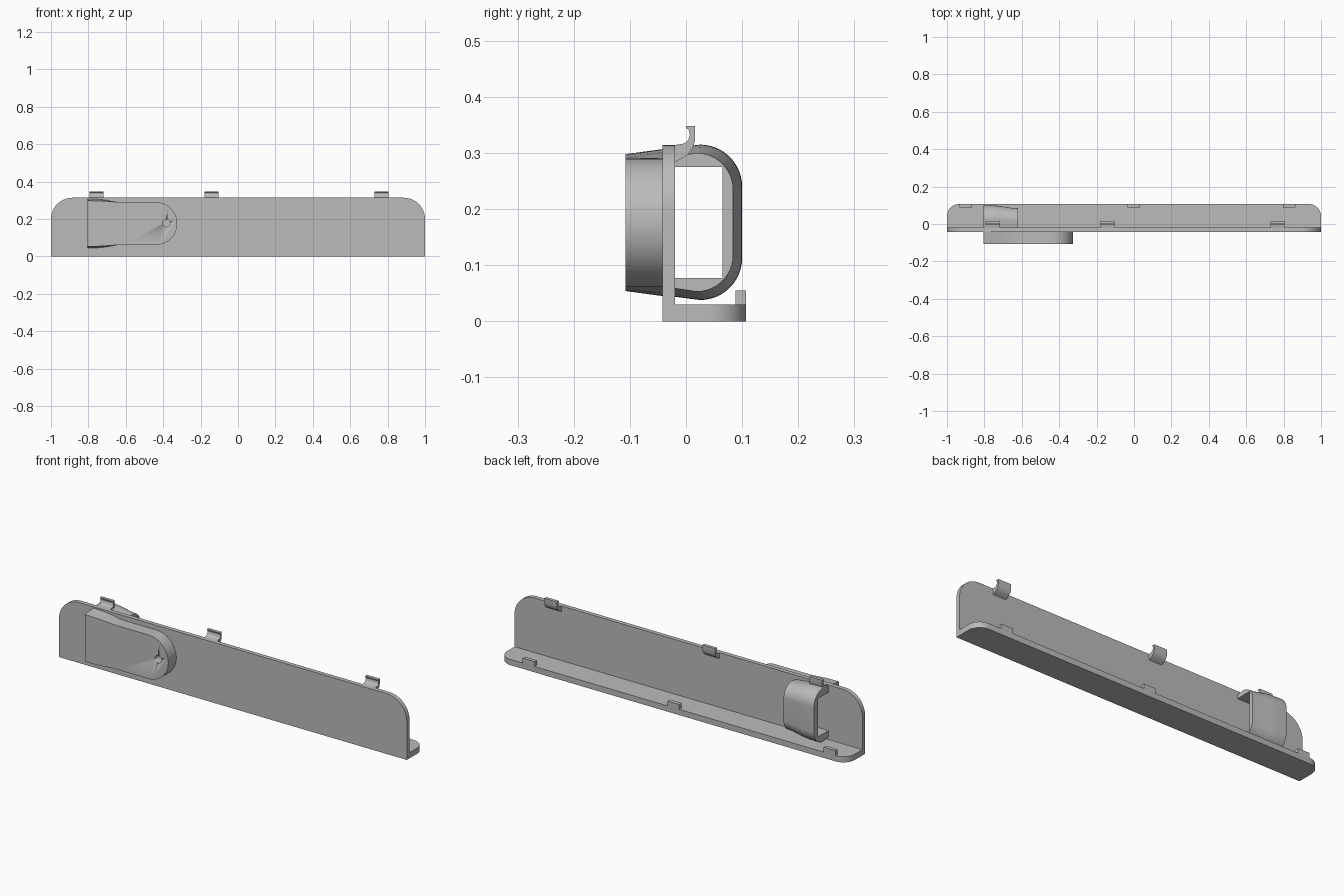
import bpy, bmesh, math

if "Cube" in bpy.data.objects:
    bpy.data.objects.remove(bpy.data.objects["Cube"])

grey = bpy.data.materials.new("plain_grey")
grey.diffuse_color = (0.5, 0.5, 0.5, 1)
grey.use_nodes = True
grey.node_tree.nodes["Principled BSDF"].inputs["Base Color"].default_value = grey.diffuse_color


def loft(name, sections):
    """Solid through matching closed sections of 3D points."""
    bm = bmesh.new()
    rings = [[bm.verts.new(p) for p in s] for s in sections]
    n = len(rings[0])
    for a, b in zip(rings, rings[1:]):
        for i in range(n):
            j = (i + 1) % n
            bm.faces.new((a[i], a[j], b[j], b[i]))
    bm.faces.new(rings[0])
    bm.faces.new(rings[-1])
    bmesh.ops.recalc_face_normals(bm, faces=bm.faces)
    mesh = bpy.data.meshes.new(name)
    bm.to_mesh(mesh)
    bm.free()
    mesh.materials.append(grey)
    ob = bpy.data.objects.new(name, mesh)
    bpy.context.collection.objects.link(ob)
    bpy.ops.object.select_all(action='DESELECT')
    bpy.context.view_layer.objects.active = ob
    ob.select_set(True)
    bpy.ops.object.shade_smooth_by_angle(angle=math.radians(30))
    return ob


def arc(cx, cy, r, a0, a1, n=12):
    return [(cx + r * math.cos(math.radians(a0 + (a1 - a0) * i / n)),
             cy + r * math.sin(math.radians(a0 + (a1 - a0) * i / n))) for i in range(n + 1)]


def rounded_top(h0, h1, r):
    """Two-unit-wide outline whose far corners are rounded."""
    return [(-1, h0), (1, h0)] + arc(1 - r, h1 - r, r, 0, 90) + arc(r - 1, h1 - r, r, 90, 180)


# Upright plate and bottom ledge
loft("front_plate", [[(x, y, z) for x, z in rounded_top(0, 0.314, 0.115)] for y in (-0.042, -0.02)])
loft("bottom_ledge", [[(x, y, z) for x, y in rounded_top(-0.021, 0.107, 0.066)] for z in (0, 0.03)])

# Hooked clips along the top edge
hook = [(-0.021, 0.283), (-0.008, 0.290), (0.004, 0.298), (0.012, 0.308), (0.016, 0.322),
        (0.016, 0.348), (0, 0.348), (0, 0.345), (0.005, 0.341), (0.007, 0.333),
        (0.004, 0.323), (-0.003, 0.317), (-0.021, 0.314)]
for k, cx in enumerate((-0.757, -0.142, 0.767)):
    loft(f"top_clip_{k + 1}", [[(cx + s * 0.037, y, z) for y, z in hook] for s in (-1, 1)])

# Small stop tabs on the ledge
for k, cx in enumerate((-0.9, -0.002, 0.83)):
    loft(f"ledge_tab_{k + 1}", [[(cx + s * 0.034, y, z) for y, z in
         ((0.088, 0.028), (0.107, 0.028), (0.107, 0.055), (0.088, 0.055))] for s in (-1, 1)])


# Front housing: flared at the left, round at the right
def housing(y, flare):
    c, r = 0.176, 0.114
    steps = [(-0.805, 1), (-0.75, 0.95), (-0.71, 0.7), (-0.65, 0.1), (-0.61, 0)]
    top = [(x, c + r + flare * f) for x, f in steps]
    low = [(x, c - r - flare * f) for x, f in steps]
    return [(x, y, z) for x, z in low + arc(-0.439, c, r, -90, 90, 32) + top[::-1]]


pod = loft("front_housing", [housing(-0.108, 0.008), housing(-0.041, 0.017)])

# Blind hole in the round end
cutter = loft("hole_cutter", [[(x, y, z) for x, z in arc(-0.383, 0.178, 0.02, 0, 345, 23)]
                              for y in (-0.13, -0.06)])
cutter.hide_render = True
cutter.hide_set(True)
cut = pod.modifiers.new("hole", 'BOOLEAN')
cut.operation, cut.solver, cut.object = 'DIFFERENCE', 'EXACT', cutter


# Rear sleeve: tapering rounded loop with a square passage
def sleeve(x, t):
    y, z0, z1, r = 0.1 - 0.016 * t, 0.038 + 0.015 * t, 0.315 - 0.015 * t, 0.075 - 0.01 * t
    pts = [(-0.021, z0 + 0.006)] + arc(y - r, z0 + r, r, -90, 0) + arc(y - r, z1 - r, r, 0, 90)
    pts += [(-0.021, z1 - 0.006), (-0.021, 0.275), (0.065, 0.275), (0.065, 0.077), (-0.021, 0.077)]
    return [(x, py, pz) for py, pz in pts]


loft("rear_sleeve", [sleeve(x, t) for x, t in
     ((-0.805, 0), (-0.75, 0.05), (-0.71, 0.3), (-0.65, 0.9), (-0.62, 1))])
